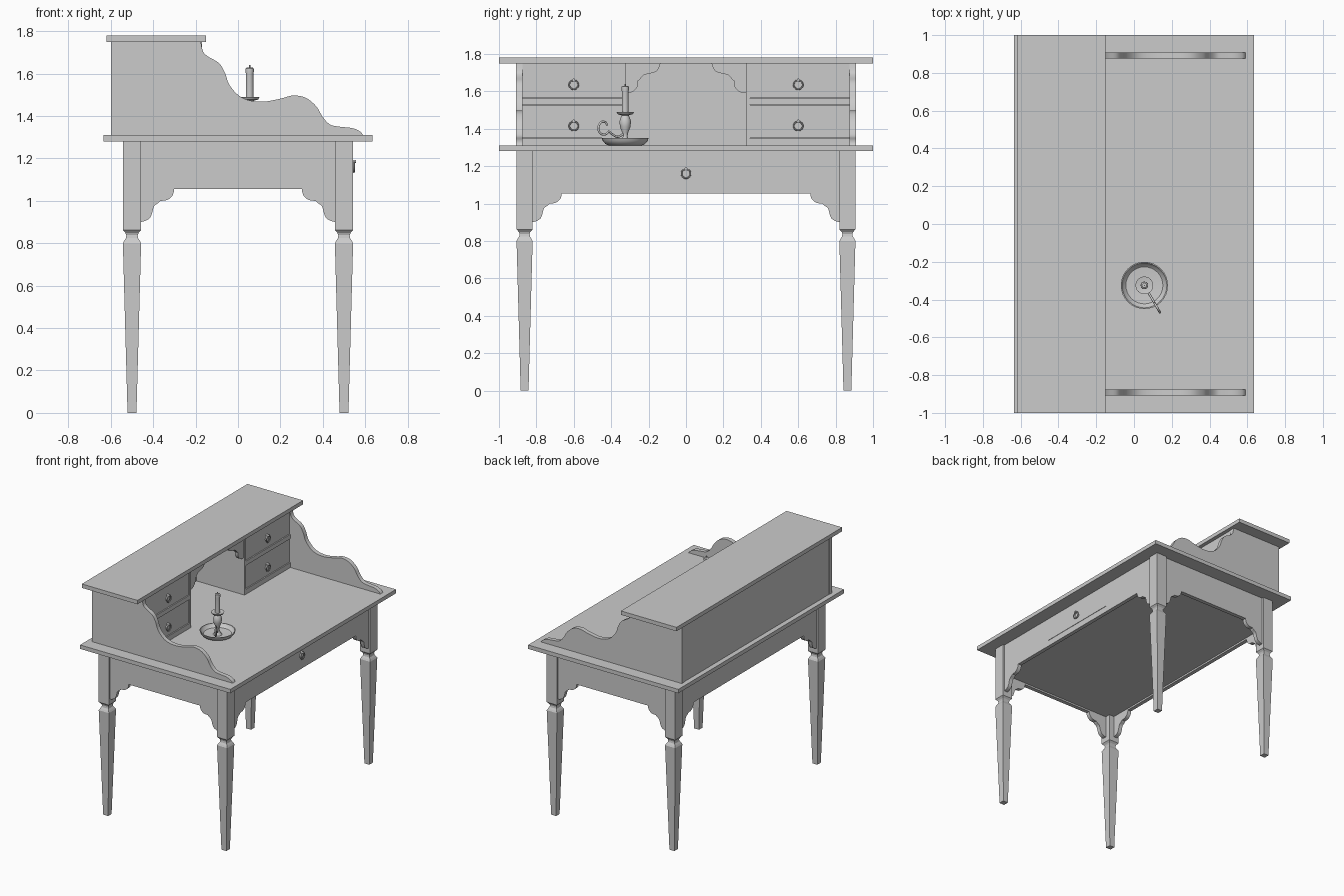
import bpy, bmesh, math
from mathutils import Vector

if "Cube" in bpy.data.objects:
    bpy.data.objects.remove(bpy.data.objects["Cube"])


def finish(name, bm, smooth=False):
    bmesh.ops.recalc_face_normals(bm, faces=bm.faces)
    me = bpy.data.meshes.new(name)
    bm.to_mesh(me)
    bm.free()
    ob = bpy.data.objects.new(name, me)
    bpy.context.collection.objects.link(ob)
    if smooth:
        bpy.ops.object.select_all(action='DESELECT')
        ob.select_set(True)
        bpy.context.view_layer.objects.active = ob
        bpy.ops.object.shade_smooth_by_angle(angle=math.radians(35))
    return ob


def box(name, x0, x1, y0, y1, z0, z1):
    bm = bmesh.new()
    bmesh.ops.create_cube(bm, size=1)
    for v in bm.verts:
        v.co = ((x0 + x1) / 2 + v.co.x * (x1 - x0),
                (y0 + y1) / 2 + v.co.y * (y1 - y0),
                (z0 + z1) / 2 + v.co.z * (z1 - z0))
    return finish(name, bm)


def spline(pts, n=5):
    """Smooth curve through 2D points."""
    p = [Vector(q) for q in pts]
    p = [p[0]] + p + [p[-1]]
    out = []
    for a, b, c, d in zip(p, p[1:], p[2:], p[3:]):
        for i in range(n):
            t = i / n
            out.append(0.5 * (2 * b + (c - a) * t + (2 * a - 5 * b + 4 * c - d) * t * t
                              + (3 * b - a - 3 * c + d) * t ** 3))
    return out + [p[-1]]


def plate(name, pts, axis, d0, d1):
    """Extrude a (horizontal, z) outline along x or y from d0 to d1."""
    bm = bmesh.new()
    put = (lambda u, z, d: (d, u, z)) if axis == 'x' else (lambda u, z, d: (u, d, z))
    a = [bm.verts.new(put(u, z, d0)) for u, z in pts]
    b = [bm.verts.new(put(u, z, d1)) for u, z in pts]
    bm.faces.new(a)
    bm.faces.new(b[::-1])
    for i in range(len(a)):
        j = (i + 1) % len(a)
        bm.faces.new((a[i], a[j], b[j], b[i]))
    return finish(name, bm, True)


def loft(name, profile, centre, sides, smooth):
    """Stack regular rings (radius, z) into a closed body."""
    bm = bmesh.new()
    off = math.pi / 4 if sides == 4 else 0
    k = math.sqrt(2) if sides == 4 else 1
    rings = [[bm.verts.new((centre[0] + r * k * math.cos(off + math.tau * i / sides),
                            centre[1] + r * k * math.sin(off + math.tau * i / sides), z))
              for i in range(sides)] for r, z in profile]
    for lo, hi in zip(rings, rings[1:]):
        for i in range(sides):
            j = (i + 1) % sides
            bm.faces.new((lo[i], lo[j], hi[j], hi[i]))
    bm.faces.new(rings[0][::-1])
    bm.faces.new(rings[-1])
    return finish(name, bm, smooth)


def ring_pull(name, x, y, z):
    bpy.ops.mesh.primitive_torus_add(location=(x + 0.014, y, z), rotation=(0, math.pi / 2, 0),
                                     major_radius=0.024, minor_radius=0.004,
                                     major_segments=24, minor_segments=8)
    bpy.context.object.name = name + "_ring"
    bpy.ops.object.shade_smooth_by_angle()
    for part, r, d, zz in (("post", 0.008, 0.024, z + 0.026), ("plate", 0.019, 0.008, z)):
        bpy.ops.mesh.primitive_cylinder_add(vertices=16, radius=r, depth=d,
                                            location=(x + d / 2 - 0.001, y, zz),
                                            rotation=(0, math.pi / 2, 0))
        bpy.context.object.name = name + "_" + part
        bpy.ops.object.shade_smooth_by_angle()


# Scalloped corner bracket: (distance from upright, distance below rail)
BRACKET = [(0, 0), (0.155, 0)] + [tuple(v) for v in
           spline([(0.155, 0.012), (0.145, 0.035), (0.122, 0.052), (0.09, 0.056)], 3)] + \
          [tuple(v) for v in spline([(0.085, 0.063), (0.062, 0.08), (0.055, 0.1)], 3)] + \
          [tuple(v) for v in spline([(0.052, 0.112), (0.042, 0.136), (0.02, 0.15), (0, 0.155)], 3)]

# Desk top, apron box and drawer
box("desk_top", -0.635, 0.635, -1, 1, 1.28, 1.31)
for s, side in ((-1, "a"), (1, "b")):
    xs = sorted((s * 0.50, s * 0.53))
    ys = sorted((s * 0.86, s * 0.89))
    box("long_apron_" + side, *xs, -0.85, 0.85, 1.055, 1.28)
    box("end_apron_" + side, -0.49, 0.49, *ys, 1.055, 1.28)
box("desk_underside", -0.51, 0.51, -0.87, 0.87, 1.068, 1.085)
box("desk_drawer_front", 0.52, 0.533, -0.325, 0.325, 1.10, 1.265)
ring_pull("desk_drawer_pull", 0.533, 0, 1.16)

# Legs with waisted neck, and their brackets
LEG = [(0.021, 0), (0.043, 0.80), (0.037, 0.812), (0.029, 0.824), (0.027, 0.838),
       (0.031, 0.849), (0.043, 0.862), (0.043, 1.28)]
for sx in (-1, 1):
    for sy in (-1, 1):
        loft("leg", LEG, (sx * 0.50, sy * 0.863), 4, False)
        plate("end_bracket", [(sx * (0.457 - u), 1.056 - v) for u, v in BRACKET],
              'y', sy * 0.86, sy * 0.89)
        plate("long_bracket", [(sy * (0.82 - u), 1.056 - v) for u, v in BRACKET],
              'x', sx * 0.50, sx * 0.53)

# Upper cabinet shell with wavy side panels
box("cabinet_top", -0.62, -0.15, -1, 1, 1.75, 1.78)
box("cabinet_back", -0.597, -0.575, -0.88, 0.88, 1.31, 1.75)
WAVE = spline([(-0.175, 1.75), (-0.165, 1.705), (-0.14, 1.68), (-0.09, 1.65), (-0.062, 1.605),
               (-0.042, 1.55), (0.0, 1.50), (0.05, 1.475), (0.12, 1.468), (0.2, 1.482),
               (0.26, 1.497), (0.32, 1.486), (0.37, 1.445), (0.40, 1.395), (0.435, 1.36),
               (0.48, 1.35), (0.54, 1.343), (0.575, 1.328), (0.59, 1.31)])
for s in (-1, 1):
    plate("side_panel", [(-0.6, 1.31), (-0.6, 1.75)] + [tuple(v) for v in WAVE],
          'y', s * 0.875, s * 0.908)
    # Drawer tower: divider, rails, drawers, pulls
    y0, y1 = sorted((s * 0.325, s * 0.876))
    box("divider", -0.58, -0.17, *sorted((s * 0.322, s * 0.342)), 1.31, 1.75)
    box("middle_rail", -0.58, -0.17, y0, y1, 1.53, 1.563)
    box("bottom_rail", -0.58, -0.17, y0, y1, 1.31, 1.348)
    for zc, z0, z1 in ((1.635, 1.565, 1.748), (1.415, 1.35, 1.528)):
        box("small_drawer", -0.57, -0.177, *sorted((s * 0.335, s * 0.873)), z0, z1)
        ring_pull("small_drawer_pull", -0.177, s * 0.60, zc)
    plate("niche_bracket", [(s * (0.323 - u * 1.2), 1.75 - v) for u, v in
                            ((b, a * 1.03) for a, b in BRACKET)], 'x', -0.205, -0.18)

# Candlestick: dish, stem with drip pan, candle
C = (0.055, -0.325)
loft("candle_dish", [(0.085, 1.31), (0.105, 1.318), (0.12, 1.335), (0.125, 1.35), (0.119, 1.35),
                     (0.112, 1.336), (0.098, 1.324), (0.03, 1.319)], C, 32, True)
loft("candle_stem", [(0.032, 1.318), (0.02, 1.335), (0.012, 1.36), (0.016, 1.38), (0.028, 1.41),
                     (0.031, 1.44), (0.024, 1.46), (0.018, 1.472), (0.04, 1.478), (0.047, 1.49),
                     (0.022, 1.486)], C, 24, True)
loft("candle", [(0.018, 1.485), (0.018, 1.6), (0.02, 1.612), (0.019, 1.625), (0.012, 1.63)], C, 16, True)
loft("wick", [(0.003, 1.628), (0.003, 1.64)], C, 6, False)

# Curled handle leading out over the dish rim
path = [(0.012, 1.372), (0.045, 1.357), (0.075, 1.368), (0.1, 1.385), (0.118, 1.372),
        (0.142, 1.37), (0.162, 1.388), (0.163, 1.415), (0.145, 1.437), (0.122, 1.435),
        (0.11, 1.418)]
cu = bpy.data.curves.new("candle_handle", 'CURVE')
cu.dimensions = '3D'
cu.bevel_depth = 0.006
cu.bevel_resolution = 2
cu.use_fill_caps = True
pts = spline(path, 4)
sp = cu.splines.new('POLY')
sp.points.add(len(pts) - 1)
for p, (d, z) in zip(sp.points, pts):
    p.co = (C[0] + 0.5 * d, C[1] - 0.87 * d, z, 1)
bpy.context.collection.objects.link(bpy.data.objects.new("candle_handle", cu))
